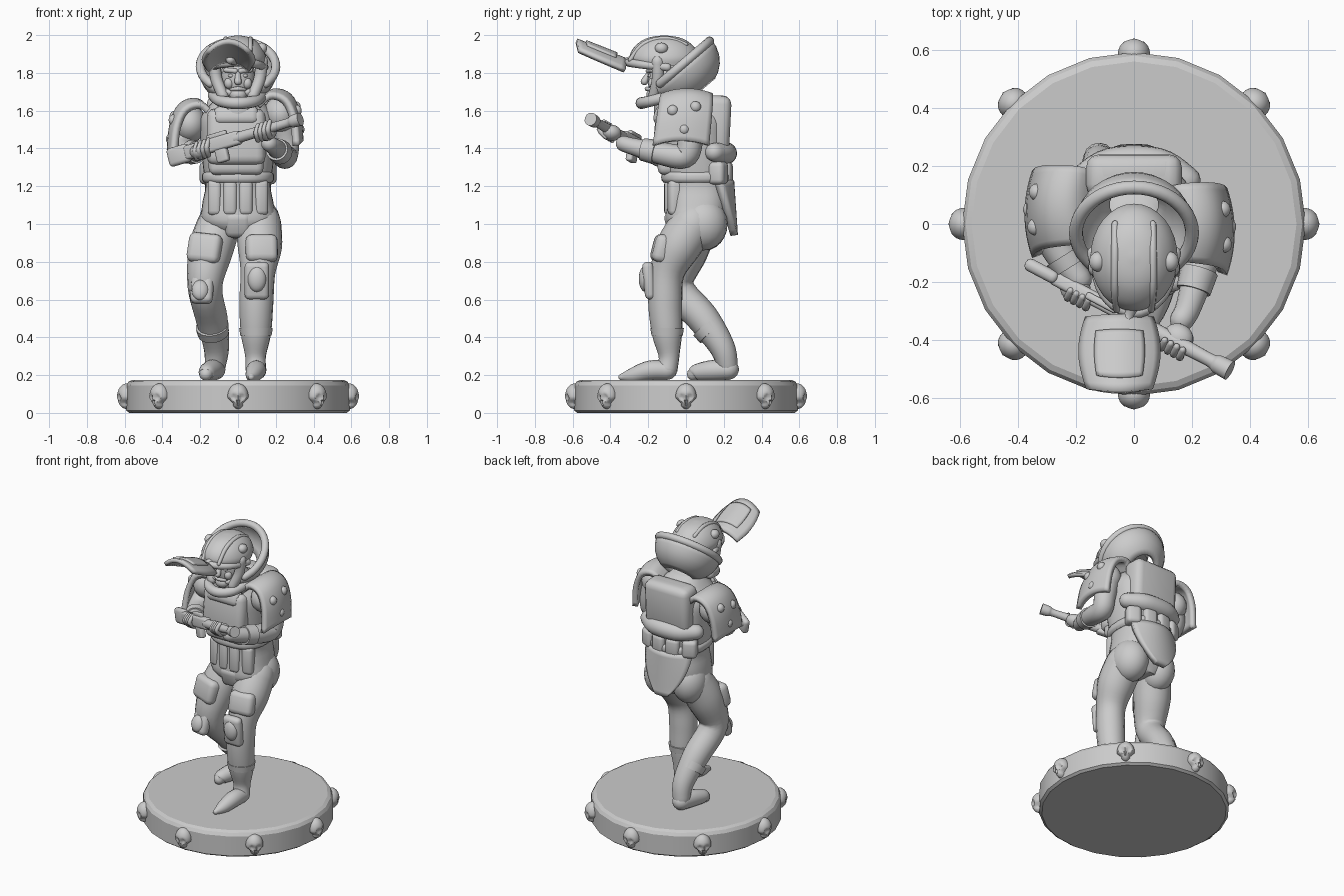
import bpy, bmesh, math
from mathutils import Vector, Matrix, Euler

if "Cube" in bpy.data.objects:
    bpy.data.objects.remove(bpy.data.objects["Cube"])
V = Vector
pi = math.pi

def finish(name, bm, angle=50):
    bmesh.ops.recalc_face_normals(bm, faces=bm.faces)
    me = bpy.data.meshes.new(name)
    bm.to_mesh(me)
    bm.free()
    me.polygons.foreach_set("use_smooth", [True] * len(me.polygons))
    me.set_sharp_from_angle(angle=math.radians(angle))
    ob = bpy.data.objects.new(name, me)
    bpy.context.collection.objects.link(ob)
    return ob

def loft(name, rings, angle=50, close=True):
    bm = bmesh.new()
    rs = [[bm.verts.new(p) for p in r] for r in rings]
    n = len(rs[0])
    for a, b in zip(rs, rs[1:]):
        for i in range(n):
            bm.faces.new((a[i], a[(i + 1) % n], b[(i + 1) % n], b[i]))
    if close:
        bm.faces.new(rs[0])
        bm.faces.new(rs[-1])
    return finish(name, bm, angle)

def smooth_path(pts, steps=5):
    def lerp4(a, b, c, d, t):
        return [0.5 * (2*q + (r-p)*t + (2*p-5*q+4*r-s)*t*t + (3*q-p-3*r+s)*t**3)
                for p, q, r, s in zip(a, b, c, d)]
    e = [pts[0]] + list(pts) + [pts[-1]]
    out = [lerp4(*e[i:i+4], k / steps) for i in range(len(pts) - 1) for k in range(steps)]
    return out + [list(pts[-1])]

def limb(name, pts, n=16, flat=False, steps=5):
    """Tube through (x, y, z, radius) points with rounded or flat ends."""
    P = smooth_path(pts, steps)
    C, R = [V(p[:3]) for p in P], [p[3] for p in P]
    T = [(C[min(i+1, len(C)-1)] - C[max(i-1, 0)]).normalized() for i in range(len(C))]
    if not flat:
        ks = (0.45, 0.9, 1.3)
        pre = [(C[0] - T[0]*R[0]*math.sin(k), R[0]*math.cos(k), T[0]) for k in reversed(ks)]
        post = [(C[-1] + T[-1]*R[-1]*math.sin(k), R[-1]*math.cos(k), T[-1]) for k in ks]
    else:
        pre, post = [], []
    u = T[0].orthogonal().normalized()
    rings = []
    for c, r, t in pre + list(zip(C, R, T)) + post:
        u = (u - t * u.dot(t)).normalized()
        w = t.cross(u)
        rings.append([c + (u*math.cos(2*pi*i/n) + w*math.sin(2*pi*i/n))*r for i in range(n)])
    return loft(name, rings)

def stack(name, secs, n=32, p=0.8, steps=4):
    """Vertical loft of rounded sections (z, cx, cy, rx, ry)."""
    f = lambda a: math.copysign(abs(a)**p, a)
    return loft(name, [[V((cx + rx*f(math.cos(2*pi*i/n)), cy + ry*f(math.sin(2*pi*i/n)), z))
                        for i in range(n)] for z, cx, cy, rx, ry in smooth_path(secs, steps)])

def ball(name, c, r, rot=(0, 0, 0), seg=20):
    bm = bmesh.new()
    bmesh.ops.create_uvsphere(bm, u_segments=seg, v_segments=seg//2 + 2, radius=1)
    m = Matrix.Translation(c) @ Euler(rot).to_matrix().to_4x4() @ Matrix.Diagonal((*r, 1))
    bmesh.ops.transform(bm, matrix=m, verts=bm.verts)
    return finish(name, bm)

def box(name, c, s, rot=(0, 0, 0), bev=0.02):
    bm = bmesh.new()
    bmesh.ops.create_cube(bm, size=1)
    bmesh.ops.scale(bm, vec=s, verts=bm.verts)
    bmesh.ops.bevel(bm, geom=bm.edges[:], offset=min(bev, min(s)*0.45), segments=3, profile=0.5, affect='EDGES')
    m = Matrix.Translation(c) @ Euler(rot).to_matrix().to_4x4()
    bmesh.ops.transform(bm, matrix=m, verts=bm.verts)
    return finish(name, bm)

def panel(name, fn, nu=12, nv=10, thick=0.025):
    bm = bmesh.new()
    g = [[bm.verts.new(fn(2*i/nu - 1, j/nv)) for i in range(nu+1)] for j in range(nv+1)]
    for j in range(nv):
        for i in range(nu):
            bm.faces.new((g[j][i], g[j][i+1], g[j+1][i+1], g[j+1][i]))
    ob = finish(name, bm)
    m = ob.modifiers.new("thickness", 'SOLIDIFY')
    m.thickness, m.offset = thick, 0
    return ob

# Round base with bevelled rims
loft("base", [[V((r*math.cos(2*pi*i/24), r*math.sin(2*pi*i/24), z)) for i in range(24)]
              for z, r in ((0, .575), (.012, .592), (.145, .592), (.165, .58), (.175, .56))], 25)

# Eight skulls around the rim
for k in range(8):
    bm = bmesh.new()
    bmesh.ops.create_uvsphere(bm, u_segments=28, v_segments=20, radius=1)
    for v in bm.verts:
        o = v.co.copy()
        if o.z < -.15:
            v.co.x *= max(.55, 1 + (o.z + .15)*1.1) + (.12 if o.z < -.6 else 0)
        for ex, ez, er in ((-.38, -.1, .33), (.38, -.1, .33), (0, -.48, .18)):
            d = math.hypot(o.x - ex, o.z - ez)
            if o.y < 0 and d < er:
                v.co.y += .35*(1 - (d/er)**2)
    bmesh.ops.transform(bm, verts=bm.verts, matrix=Matrix.Rotation(k*pi/4, 4, 'Z')
                        @ Matrix.Translation((0, -.588, .088)) @ Matrix.Diagonal((.055, .052, .068, 1)))
    finish("rim_skull", bm)

# Legs and feet: one planted forward, one bent behind
limb("front_leg", [(.11, .04, 1.0, .12), (.115, -.04, .88, .118), (.105, -.1, .74, .092),
                   (.097, -.11, .58, .09), (.095, -.1, .42, .08), (.093, -.09, .3, .055), (.095, -.1, .23, .055)])
limb("front_foot", [(.1, -.1, .225, .05), (.095, -.19, .225, .052), (.08, -.28, .2, .04), (.07, -.34, .19, .018)])
limb("rear_leg", [(-.1, .06, 1.0, .115), (-.145, 0, .86, .118), (-.175, -.05, .67, .092),
                  (-.14, .09, .5, .085), (-.115, .19, .35, .068), (-.12, .22, .25, .055)])
limb("rear_foot", [(-.12, .225, .23, .055), (-.14, .14, .225, .055), (-.165, .06, .215, .045), (-.17, .04, .205, .035)])
ball("front_hip", (.11, .09, 1.0), (.115, .13, .14))
ball("rear_hip", (-.1, .1, 1.0), (.11, .12, .14))

# Knee, thigh and shin armour
box("front_knee_plate", (.1, -.195, .7), (.13, .06, .2), (.1, 0, 0), .028)
ball("front_knee_cap", (.1, -.215, .71), (.05, .035, .07))
box("rear_knee_plate", (-.19, -.12, .655), (.12, .07, .16), (-.3, 0, -.2), .03)
ball("rear_knee_cap", (-.2, -.15, .65), (.045, .03, .055), (-.3, 0, 0))
box("front_thigh_plate", (.125, -.13, .87), (.17, .09, .15), (-.25, 0, .1), .035)
box("rear_thigh_plate", (-.175, -.08, .87), (.18, .1, .16), (-.2, .1, -.3), .035)
limb("front_shin_band", [(.095, -.1, .41, .083), (.095, -.1, .45, .089)], flat=True)
limb("rear_shin_band", [(-.13, .14, .42, .083), (-.137, .11, .46, .088)], flat=True)

# Torso and layered front armour
stack("torso", [(.92, 0, .07, .06, .1), (1.0, .005, .05, .19, .155), (1.1, 0, .06, .19, .165),
                (1.2, 0, .06, .172, .165), (1.3, 0, .05, .185, .17), (1.45, 0, .04, .2, .18),
                (1.56, 0, .03, .2, .18), (1.64, 0, .01, .14, .15), (1.7, 0, -.03, .09, .1)])
stack("waist_belt", [(1.22, 0, .055, .18, .175), (1.235, 0, .055, .19, .185), (1.26, 0, .055, .19, .185), (1.275, 0, .055, .18, .175)])
box("chest_plate", (-.01, -.11, 1.46), (.31, .12, .3), (-.08, 0, 0), .045)
box("upper_chest_plate", (-.01, -.12, 1.57), (.24, .1, .1), (-.3, 0, 0), .035)
box("chest_lower_plate", (-.01, -.1, 1.31), (.29, .1, .1), bev=.035)
for x in (-.12, -.04, .04, .12):
    box("belly_rib", (x, -.085 + abs(x)*.25, 1.14), (.075, .08, .19), (0, 0, x*2), .025)
box("groin_plate", (0, -.06, 1.0), (.14, .09, .14), (.3, 0, 0), .035)

# Backpack, bedroll, waist pouches and rear flap
box("backpack", (.0, .16, 1.53), (.33, .15, .3), (-.05, 0, 0), .045)
box("backpack_lid", (.0, .17, 1.63), (.29, .13, .1), bev=.04)
limb("bedroll", [(-.18, .15, 1.38, .05), (-.08, .205, 1.375, .058), (.08, .205, 1.375, .058), (.18, .15, 1.38, .05)])
for x in (-.15, -.05, .05, .15):
    box("rear_pouch", (x, .215 - abs(x)*.3, 1.27), (.095, .09, .12), (0, 0, -x*3), .025)
def flap(u, v):
    return V((u*.165*(1 - v**2.2*.75), .235 + .02*v - .07*u*u*(1-v), 1.23 - .29*v))
panel("rear_flap", flap, thick=.04)

# Shoulder guards with studs, arms
shoulder = [(.13, 1.65, 0, 0), (.19, 1.7, 0, 0), (.27, 1.675, 0, 0), (.315, 1.58, 0, 0), (.33, 1.44, 0, 0)]
prof = smooth_path(shoulder, 4)
for s, dx, dy, dz in ((1, 0, -.01, 0), (-1, .03, .05, -.05)):
    def guard(u, v):
        a = prof[round(v*16)]
        return V((s*(a[0] + dx - .025*u*u), u*(.125 + .02*v) + dy + .12*(1.58 - a[1]) * -1, a[1] + dz - .025*u*u))
    panel("shoulder_guard", guard, 12, 16, .035)
    ball("shoulder", (s*(.225 + dx), dy, 1.58 + dz), (.09, .115, .1))
    for y, z, x in ((-.06, 1.6, .31), (.06, 1.62, .305), (0, 1.5, .325)):
        ball("shoulder_stud", (s*(x + dx), y + dy, z + dz), (.028, .03, .03), seg=14)
limb("left_arm", [(.23, .01, 1.55, .08), (.255, .02, 1.43, .068), (.25, -.01, 1.36, .066),
                  (.235, -.12, 1.37, .06), (.19, -.28, 1.41, .045), (.165, -.33, 1.425, .042)])
limb("right_arm", [(-.25, .06, 1.53, .078), (-.29, .04, 1.43, .068), (-.285, -.03, 1.385, .064),
                   (-.24, -.12, 1.38, .055), (-.19, -.19, 1.385, .045)])
limb("left_cuff", [(.225, -.16, 1.38, .066), (.205, -.23, 1.395, .06)], flat=True)
limb("right_cuff", [(-.245, -.11, 1.38, .065), (-.22, -.15, 1.38, .06)], flat=True)

# Gun held across the body, with hands wrapped around it
A, B = V((-.36, -.14, 1.35)), V((.33, -.505, 1.555))
at = lambda t: A.lerp(B, t)
gun_rot = (B - A).to_track_quat('X', 'Z').to_euler()
box("gun_body", at(.33), (.34, .05, .075), gun_rot, .015)
box("gun_stock", at(.07), (.13, .045, .1), gun_rot, .02)
box("gun_magazine", at(.4) - V((0, 0, .06)), (.07, .04, .09), gun_rot, .012)
box("gun_sight", at(.36) + V((0, 0, .045)), (.12, .025, .03), gun_rot, .008)
limb("gun_barrel", [(*at(.5), .03), (*at(.75), .027), (*at(.9), .024), (*at(.94), .033), (*at(1), .036)], 12, True)
for name, t, sx in (("left_hand", .72, 1), ("right_hand", .25, -1)):
    c = at(t)
    ball(name, c + V((.015*sx, .01, -.015)), (.055, .05, .042), gun_rot)
    for k in range(4):
        f = at(t + (k - 1.5)*.03)
        limb(name + "_finger", [(*(f + V((0, -.005, -.045))), .014), (*(f + V((-.01, -.04, -.005))), .014),
                                (*(f + V((0, -.015, .035))), .012)], 8, steps=3)

# Head with face features
ball("head", (0, -.115, 1.78), (.09, .09, .14))
ball("chin", (0, -.175, 1.685), (.045, .035, .035))
limb("nose", [(0, -.195, 1.8, .012), (0, -.22, 1.755, .02)], 10)
limb("mouth", [(-.035, -.19, 1.712, .009), (0, -.207, 1.716, .012), (.035, -.19, 1.712, .009)], 8)
for s in (-1, 1):
    limb("brow", [(s*.015, -.2, 1.81, .014), (s*.065, -.18, 1.815, .013)], 8)
    ball("cheek", (s*.048, -.175, 1.745), (.026, .026, .03), seg=14)
    ball("eye", (s*.036, -.19, 1.785), (.016, .012, .01), seg=12)
    limb("cheek_guard", [(s*.125, -.15, 1.86, .035), (s*.115, -.15, 1.77, .032), (s*.08, -.17, 1.68, .03)], 12)
    limb("dome_rib", [(s*.06, -.295, 1.87, .012), (s*.065, -.22, 1.955, .014), (s*.065, -.1, 1.98, .014), (s*.065, .0, 1.95, .012)], 8)
    ball("dome_stud", (s*.125, -.13, 1.93), (.03, .035, .03), seg=14)
# Helmet dome, brow rim and jaw guard
stack("helmet_dome", [(1.84, 0, -.115, .145, .17), (1.88, 0, -.115, .15, .185), (1.93, 0, -.115, .13, .165),
                      (1.97, 0, -.115, .095, .12), (1.99, 0, -.115, .055, .07), (1.998, 0, -.115, .01, .01)], p=1)
limb("brow_rim", [(-.14, -.1, 1.83, .022), (-.1, -.24, 1.845, .022), (0, -.305, 1.855, .022), (.1, -.24, 1.845, .022), (.14, -.1, 1.83, .022)], 12)
limb("jaw_guard", [(-.13, -.07, 1.68, .03), (-.09, -.19, 1.65, .03), (0, -.235, 1.64, .032), (.09, -.19, 1.65, .03), (.13, -.07, 1.68, .03)], 12)
limb("neck_collar", [(0, -.04, 1.62, .14), (0, -.07, 1.69, .11)], 24)

# Tilted collar bowl behind the head: thick rim plus shell
C, t, nrm = V((0, -.03, 1.835)), V((0, .76, .65)), V((0, -.65, .76))
def rim(a, r=1.0, d=0.0):
    return C + V((.2*r*math.cos(a), 0, 0)) + t*(.205*r*math.sin(a)) - nrm*d
shell = loft("collar_shell", [[rim(2*pi*i/32, math.cos(k)**.8, .17*math.sin(k)) for i in range(32)]
                              for k in (0, .25, .5, .75, 1.0, 1.2)], close=False)
m = shell.modifiers.new("thickness", 'SOLIDIFY')
m.thickness, m.offset = .025, 0
limb("collar_rim", [(*rim(-.75 + (pi + 1.5)*i/16), .024) for i in range(17)], 12, steps=2)

# Raised visor on a short hinge
def visor(scale, lift):
    def f(u, v):
        v = .5 + (v - .5)*scale
        w = .135*scale*(.72 + .28*math.sin(pi*min(1, .12 + v*.8)))
        return V((-.05 + u*w, -.315 - .265*v + .02*u*u*(v - .5), 1.865 + .105*v - .055*u*u*scale**2 + lift))
    return f
panel("visor", visor(1, 0), thick=.025)
panel("visor_ridge", visor(.62, .014), thick=.02)
limb("visor_hinge", [(0, -.27, 1.87, .03), (-.02, -.32, 1.86, .02), (-.04, -.37, 1.87, .025)], 10)
